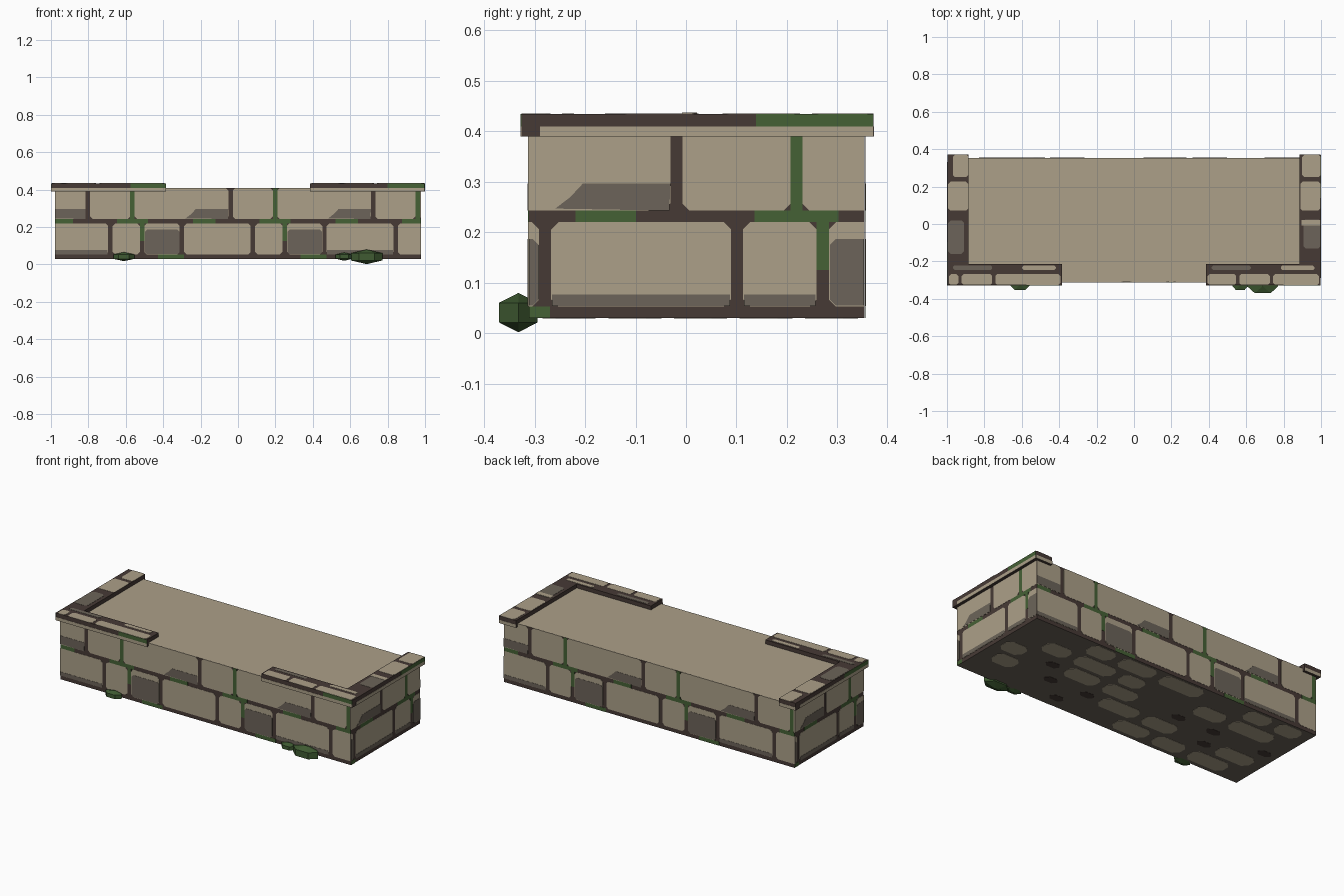
import bpy, bmesh, math, random
from mathutils import Vector

cube = bpy.data.objects.get("Cube")
if cube:
    bpy.data.objects.remove(cube, do_unlink=True)

# Colours
SAND, GREY, BROWN, MOSS, BUSH = range(5)
mats = []
for label, rgb in (("sand stone", (0.413, 0.352, 0.25)), ("worn grey stone", (0.15, 0.127, 0.1)),
                   ("brown mortar", (0.062, 0.042, 0.036)), ("moss green", (0.06, 0.119, 0.036)),
                   ("bush green", (0.05, 0.105, 0.032))):
    m = bpy.data.materials.new(label)
    m.use_nodes = True
    m.diffuse_color = (*rgb, 1)
    m.node_tree.nodes["Principled BSDF"].inputs["Base Color"].default_value = (*rgb, 1)
    mats.append(m)


def add_object(name, mesh):
    ob = bpy.data.objects.new(name, mesh)
    bpy.context.collection.objects.link(ob)
    for m in mats:
        mesh.materials.append(m)
    return ob


def box(name, x, y, z, colour_of):
    """Box between ranges; colour_of maps a face normal to a colour."""
    bm = bmesh.new()
    bmesh.ops.create_cube(bm, size=1)
    for v in bm.verts:
        v.co = [lo + (c + 0.5) * (hi - lo) for c, (lo, hi) in zip(v.co, (x, y, z))]
    bm.normal_update()
    for f in bm.faces:
        f.material_index = colour_of(f.normal)
    mesh = bpy.data.meshes.new(name)
    bm.to_mesh(mesh)
    bm.free()
    return add_object(name, mesh)


def rect(u0, u1, v0, v1, c=0.0):
    """Rectangle outline with chamfered corners."""
    if not c:
        return [(u0, v0), (u1, v0), (u1, v1), (u0, v1)]
    return [(u0 + c, v0), (u1 - c, v0), (u1, v0 + c), (u1, v1 - c),
            (u1 - c, v1), (u0 + c, v1), (u0, v1 - c), (u0, v0 + c)]


def panel(name, shapes, origin, u, v, half=9.0):
    """Thin plates (outline, colour, layer) laid on a plane, cut off at +-half along u."""
    u, v = Vector(u), Vector(v)
    n = u.cross(v)
    verts, faces, colours = [], [], []
    for outline, colour, layer in shapes:
        pts = []
        for a, b in outline:
            p = (max(-half, min(half, a)), b)
            if p not in pts:
                pts.append(p)
        if len(pts) < 3 or max(p[0] for p in pts) - min(p[0] for p in pts) < 0.005:
            continue
        faces.append(range(len(verts), len(verts) + len(pts)))
        verts += [Vector(origin) + u * a + v * b + n * 0.0015 * layer for a, b in pts]
        colours.append(colour)
    mesh = bpy.data.meshes.new(name)
    mesh.from_pydata(verts, [], faces)
    ob = add_object(name, mesh)
    for poly, colour in zip(mesh.polygons, colours):
        poly.material_index = colour
    mod = ob.modifiers.new("thickness", "SOLIDIFY")
    mod.thickness = 0.0012
    mod.offset = -1


# Stone courses, repeated along the wall
STEP, GAP = 0.7625, 0.012
BASE, LOW, MID, TOP = 0.053, 0.22, 0.243, 0.41


def courses(short_wall):
    out = []
    for k in range(-2, 3):
        s = k * STEP

        def stone(a, b, v0, v1):
            out.append((rect(s + a + GAP, s + b - GAP, v0, v1, 0.014), SAND, 1))

        # upper course: narrow stone, wide stone with a worn corner
        stone(-0.04, 0.198, MID, TOP)
        stone(-0.565, -0.04, MID, TOP)
        out.append(([(s - 0.28, MID + 0.004), (s - 0.054, MID), (s - 0.052, 0.297),
                     (s - 0.225, 0.297), (s - 0.25, 0.27)], GREY, 2))
        # lower course: wide, narrow and worn stones
        stone(-0.3, 0.08, BASE, LOW)
        stone(0.08, 0.25, BASE, LOW)
        stone(0.25, 0.4625, BASE, LOW)
        out.append((rect(s + 0.264, s + 0.45, BASE + 0.002, 0.187, 0.012), GREY, 2))
        if short_wall or abs(s - 0.1) > 0.5:
            out.append((rect(s - 0.286, s + 0.066, BASE + 0.001, 0.077), GREY, 2))
        if short_wall:
            out.append((rect(s + 0.094, s + 0.236, BASE + 0.001, 0.077), GREY, 2))
        # moss in the joints
        for a, b, v0, v1 in ((0.186, 0.21, MID, TOP), (0.238, 0.262, 0.125, LOW),
                             (-0.24, -0.12, LOW, MID), (0.115, 0.281, LOW, MID),
                             (0.335, 0.4725, 0.03, BASE)):
            out.append((rect(s + a, s + b, v0, v1), MOSS, 1))
    return out


X, Y0, Y1, YC = 0.978, -0.311, 0.354, 0.021
UP = (0, 0, 1)
box("wall_core", (-X, X), (Y0, Y1), (0.03, TOP),
    lambda n: SAND if n.z > 0.5 else GREY if n.z < -0.5 else BROWN)
panel("front_stones", courses(False), (0, Y0, 0), (1, 0, 0), UP, X)
panel("back_stones", courses(False), (0, Y1, 0), (-1, 0, 0), UP, X)
panel("left_stones", courses(True), (X, YC, 0), (0, 1, 0), UP, 0.332)
panel("right_stones", courses(True), (-X, YC, 0), (0, -1, 0), UP, 0.332)

# Underside stones
random.seed(4)
under = []
for row in range(5):
    v = -0.32 + row * 0.13
    a = -0.95 + random.uniform(0, 0.15)
    while a < 0.8:
        w = random.uniform(0.14, 0.32)
        if random.random() < 0.72:
            under.append((rect(a, min(a + w, 0.96), v, v + 0.105, 0.03), SAND, 1))
        elif random.random() < 0.6:
            under.append((rect(a, a + 0.09, v + 0.03, v + 0.08, 0.02), BROWN, 1))
        a += w + 0.05
panel("underside_stones", under, (0, YC, 0.03), (1, 0, 0), (0, -1, 0))

# Coping along both ends and around the front corners
CF, CB, CZ = -0.326, 0.371, 0.434
for side, label in ((1, "left"), (-1, "right")):
    def span(a, b):
        return tuple(sorted((side * a, side * b)))

    box(label + "_end_coping", span(0.885, 0.998), (CF, CB), (0.39, CZ), lambda n: BROWN)
    box(label + "_front_coping", span(0.385, 0.885), (CF, -0.213), (0.39, CZ), lambda n: BROWN)

    # pale lower band and moss on the outer edges
    lo, hi = span(0.385, 0.998)
    moss = (0.8, 0.998) if side > 0 else (-0.575, -0.385)
    panel(label + "_coping_front_edge", [(rect(lo, hi, 0.39, TOP), SAND, 1),
          (rect(*moss, TOP, CZ), MOSS, 1)], (0, CF, 0), (1, 0, 0), UP)
    panel(label + "_coping_outer_edge", [(rect(-0.31, 0.349, 0.39, TOP), SAND, 1),
          (rect(0.118, 0.349, TOP, CZ), MOSS, 1)],
          (side * 0.998, YC, 0), (0, side, 0), UP)
    panel(label + "_coping_back_edge", [(rect(-0.056, 0.056, 0.39, TOP), SAND, 1)],
          (side * 0.9415, CB, 0), (-1, 0, 0), UP)

    # stones on top: end run, then front run
    e = 0.885 if side > 0 else -0.998
    f = 0.385 if side > 0 else -0.998
    inset = 0.014 if side > 0 else 0.03
    tops = [(rect(e + inset, e + 0.113, 0.25, CB, 0.012), SAND, 1),
            (rect(e + 0.004, e + 0.113, 0.072, 0.226, 0.012), SAND, 1)]
    if side > 0:
        tops += [(rect(e + 0.02, e + 0.113, -0.13, 0.025, 0.012), GREY, 1),
                 (rect(e + 0.01, e + 0.113, -0.008, 0.022), SAND, 2)]
        joints = (0.385, 0.555, 0.735, 0.998)
    else:
        tops.append((rect(e + 0.004, e + 0.09, -0.16, 0.02, 0.015), GREY, 1))
        joints = (-0.998, -0.93, -0.75, -0.385)
    for a, b in zip(joints, joints[1:]):
        tops.append((rect(a + 0.009, b - 0.009, CF, -0.268, 0.01), SAND, 1))
    tops += [(rect(f + 0.03, f + 0.24, -0.245, -0.222, 0.008), GREY, 1),
             (rect(f + 0.4, f + 0.58, -0.246, -0.222, 0.008), SAND, 1)]
    panel(label + "_coping_top_stones", tops, (0, 0, CZ), (1, 0, 0), (0, 1, 0))

# Faceted bushes at the foot of the front
for label, x, y, z, rx, ry, rz in (("left_large", 0.688, -0.332, 0.041, 0.084, 0.044, 0.039),
                                   ("left_small", 0.568, -0.325, 0.042, 0.047, 0.032, 0.022),
                                   ("right", -0.61, -0.325, 0.042, 0.056, 0.032, 0.024)):
    bm = bmesh.new()
    for h in (-1, 1):
        bm.verts.new((x, y, z + h * rz))
        for i in range(6):
            t = i * math.pi / 3
            bm.verts.new((x + rx * math.cos(t), y + ry * math.sin(t), z + h * rz / 2))
    bmesh.ops.convex_hull(bm, input=bm.verts)
    for face in bm.faces:
        face.material_index = BUSH
    mesh = bpy.data.meshes.new(label + "_bush")
    bm.to_mesh(mesh)
    bm.free()
    add_object(label + "_bush", mesh)
